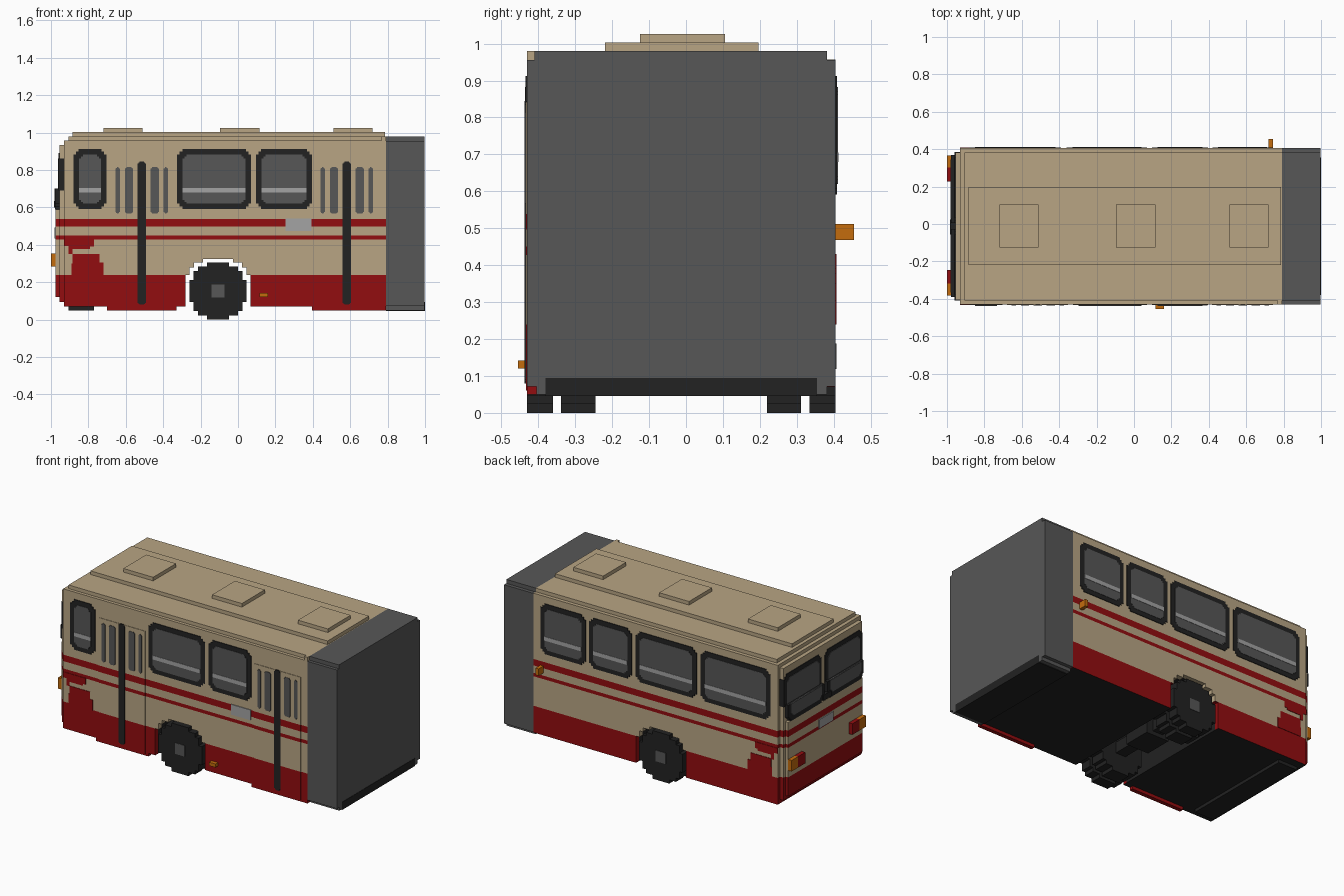
import bpy, bmesh
from mathutils import Vector

if "Cube" in bpy.data.objects:
    bpy.data.objects.remove(bpy.data.objects["Cube"])


def material(name, r, g, b):
    m = bpy.data.materials.new(name)
    m.use_nodes = True
    m.diffuse_color = (r, g, b, 1)
    m.node_tree.nodes["Principled BSDF"].inputs["Base Color"].default_value = (r, g, b, 1)
    return m


TAN = material("tan paint", 0.48, 0.376, 0.23)
RED = material("red paint", 0.29, 0.004, 0.005)
BLACK = material("black rubber", 0.016, 0.016, 0.016)
GREY = material("dark grey", 0.095, 0.095, 0.095)
SILVER = material("light grey", 0.37, 0.37, 0.37)
ORANGE = material("orange lamp", 0.55, 0.15, 0.004)

YR, YL = -0.43, 0.405          # right and left side planes
STRIPES = (0.24, 0.428, 0.45, 0.497, 0.538)


def is_red(z):
    return z < 0.24 or 0.428 < z < 0.45 or 0.497 < z < 0.538


def prism(name, axis, pts, a, b, mat, striped=False):
    """Extrude a profile: axis y takes (x, z) points, axis x takes (y, z)."""
    bm = bmesh.new()

    def place(p, d):
        return (p[0], d, p[1]) if axis == "y" else (d, p[0], p[1])
    v0 = [bm.verts.new(place(p, a)) for p in pts]
    v1 = [bm.verts.new(place(p, b)) for p in pts]
    bm.faces.new(v0)
    bm.faces.new(v1[::-1])
    n = len(pts)
    for i in range(n):
        bm.faces.new((v0[i], v0[(i + 1) % n], v1[(i + 1) % n], v1[i]))
    bmesh.ops.recalc_face_normals(bm, faces=bm.faces)
    if striped:
        cuts = [((0, 0, z), (0, 0, 1)) for z in STRIPES]
        cuts += [((0, y, 0), (0, 1, 0)) for y in (YR + 0.03, YL - 0.03)]
        for co, no in cuts:
            bmesh.ops.bisect_plane(bm, geom=bm.verts[:] + bm.edges[:] + bm.faces[:],
                                   plane_co=Vector(co), plane_no=Vector(no))
        for f in bm.faces:
            c = f.calc_center_median()
            inside = YR + 0.03 < c.y < YL - 0.03
            channel = -0.3 < c.x < 0.09 and c.z < 0.34 and abs(f.normal.y) < 0.5
            if (inside and channel) or (f.normal.z < -0.5 and c.z < 0.2):
                f.material_index = 2
            elif is_red(c.z):
                f.material_index = 1
    me = bpy.data.meshes.new(name)
    bm.to_mesh(me)
    bm.free()
    for m in ((TAN, RED, BLACK) if striped else (mat,)):
        me.materials.append(m)
    ob = bpy.data.objects.new(name, me)
    bpy.context.collection.objects.link(ob)
    return ob


def rect(u0, u1, z0, z1):
    return [(u0, z0), (u1, z0), (u1, z1), (u0, z1)]


def notched(u0, u1, z0, z1, s=0.014, low=True, high=True):
    """Rectangle with two-step blocky corners."""
    def corner(u, z, du, dz):
        return [(u, z + 2 * s * dz), (u + s * du, z + 2 * s * dz), (u + s * du, z + s * dz),
                (u + 2 * s * du, z + s * dz), (u + 2 * s * du, z)]
    p = corner(u0, z0, 1, 1) + corner(u1, z0, -1, 1)[::-1] if low else [(u0, z0), (u1, z0)]
    p += corner(u1, z1, -1, -1) + corner(u0, z1, 1, -1)[::-1] if high else [(u1, z1), (u0, z1)]
    return p


def box(name, x0, x1, y0, y1, z0, z1, mat, striped=False):
    return prism(name, "y", rect(x0, x1, z0, z1), y0, y1, mat, striped)


def side_plate(name, left, pts, t, mat):
    a, b = (YL, YL + t) if left else (YR - t, YR)
    return prism(name, "y", pts, a, b, mat)


# Body shell with a stepped wheel channel running across
half_arch = [(0.175, 0.07), (0.175, 0.24), (0.152, 0.24), (0.152, 0.28),
             (0.128, 0.28), (0.128, 0.305), (0.08, 0.305), (0.08, 0.325)]
WX = -0.107
arch = [(WX - d, z) for d, z in half_arch] + [(WX + d, z) for d, z in half_arch[::-1]]
prism("body", "y", [(-0.93, 0.07)] + arch + [(0.79, 0.07), (0.79, 0.957), (-0.93, 0.957)],
      YR, YL, TAN, True)

# Stepped rear end
box("rear_wall", -0.955, -0.93, -0.407, 0.383, 0.095, 0.935, TAN, True)
box("rear_panel", -0.975, -0.955, -0.383, 0.365, 0.12, 0.59, TAN, True)

# Roof layers and hatches
box("roof_lower", -0.907, 0.79, -0.41, 0.382, 0.957, 0.98, TAN)
box("roof_end_trim", 0.768, 0.79, YR, -0.41, 0.957, 0.98, TAN)
box("roof_upper", -0.885, 0.785, -0.22, 0.197, 0.98, 1.003, TAN)
for i, x in enumerate((-0.615, 0.01, 0.615)):
    box(f"roof_hatch_{i + 1}", x - 0.105, x + 0.105, -0.125, 0.105, 1.003, 1.026, TAN)

# Joint section at the open end
prism("joint_cover", "x",
      [(-0.405, 0.05), (0.382, 0.05), (0.382, 0.072), (YL, 0.072), (YL, 0.955),
       (0.382, 0.955), (0.382, 0.98), (-0.41, 0.98), (-0.41, 0.955), (YR, 0.955),
       (YR, 0.072), (-0.405, 0.072)], 0.79, 0.998, GREY)
box("joint_sill", 0.79, 1.0, -0.38, 0.355, 0.046, 0.095, BLACK)

# Side windows: frame, glass and rail
windows = [(False, -0.88, -0.703), (False, -0.326, 0.07), (False, 0.096, 0.396),
           (True, 0.42, 0.74), (True, 0.096, 0.396), (True, -0.36, 0.07), (True, -0.88, -0.39)]
for i, (left, a, b) in enumerate(windows):
    n = f"{'left' if left else 'right'}_window_{i + 1}"
    side_plate(n + "_frame", left, notched(a, b, 0.592, 0.912), 0.004, BLACK)
    side_plate(n + "_glass", left, notched(a + 0.03, b - 0.03, 0.62, 0.882, 0.01), 0.006, GREY)
    side_plate(n + "_rail", left, rect(a + 0.03, b - 0.03, 0.68, 0.705), 0.008, SILVER)

# Doors: leaf panel, sill, centre seal and narrow panes
for i, (c, s0, s1) in enumerate(((-0.514, -0.70, -0.33), (0.582, 0.396, 0.79))):
    n = f"door_{i + 1}"
    box(n + "_panel", c - 0.165, c + 0.162, YR - 0.003, YR, 0.06, 0.842, TAN, True)
    box(n + "_sill", s0, s1, YR, -0.405, 0.05, 0.08, RED)
    side_plate(n + "_seal", False, notched(c - 0.022, c + 0.022, 0.08, 0.845, 0.005), 0.007, BLACK)
    for j, (d, w) in enumerate(((-0.129, 0.012), (-0.069, 0.022), (0.069, 0.022), (0.129, 0.012))):
        side_plate(f"{n}_pane_{j + 1}", False,
                   notched(c + d - w, c + d + w, 0.567, 0.815, 0.004), 0.006, GREY)

# Painted red patches near the rear corners
patch = [(-0.93, 0.43), (-0.93, 0.395), (-0.905, 0.395), (-0.905, 0.35), (-0.885, 0.35),
         (-0.885, 0.30), (-0.89, 0.30), (-0.89, 0.24), (-0.72, 0.24), (-0.72, 0.305),
         (-0.74, 0.305), (-0.74, 0.352), (-0.885, 0.352), (-0.885, 0.378),
         (-0.79, 0.378), (-0.79, 0.39), (-0.77, 0.39), (-0.77, 0.43)]
for left in (False, True):
    side_plate(f"{'left' if left else 'right'}_red_patch", left, patch, 0.003, RED)

# Side badge and marker lamps
side_plate("side_sign", False, rect(0.255, 0.392, 0.475, 0.54), 0.005, SILVER)
box("right_marker_lamp", 0.115, 0.16, -0.455, YR, 0.12, 0.142, ORANGE)
box("left_marker_lamp", 0.72, 0.742, YL, 0.455, 0.468, 0.512, ORANGE)

# Rear windows step outward at the lower part; tail lamps beside the plate
for n, s in (("right", -1), ("left", 1)):
    def rear(name, u0, u1, z0, z1, x0, x1, mat, low, high, st):
        a, b = sorted((-0.011 + s * u0, -0.011 + s * u1))
        prism(f"{n}_rear_{name}", "x", notched(a, b, z0, z1, st, low, high), x0, x1, mat)
    rear("upper_frame", 0.016, 0.397, 0.69, 0.89, -0.959, -0.93, BLACK, False, True, 0.014)
    rear("upper_glass", 0.044, 0.367, 0.69, 0.862, -0.962, -0.95, GREY, False, True, 0.01)
    rear("lower_frame", 0.016, 0.38, 0.59, 0.70, -0.978, -0.955, BLACK, True, False, 0.014)
    rear("lower_glass", 0.044, 0.355, 0.62, 0.70, -0.981, -0.97, GREY, True, False, 0.01)
    a, b = sorted((-0.009 + s * 0.237, -0.009 + s * 0.31))
    box(n + "_tail_lamp", -1.0, -0.975, a, b, 0.285, 0.355, RED)
    a, b = sorted((-0.009 + s * 0.31, -0.009 + s * 0.374))
    box(n + "_turn_lamp", -1.0, -0.975, a, b, 0.285, 0.355, ORANGE)
box("number_plate", -0.981, -0.975, -0.085, 0.06, 0.435, 0.492, SILVER)
box("rear_handle", -0.985, -0.955, -0.055, 0.025, 0.60, 0.635, BLACK)

# Blocky twin wheels on each side with hubs, joined by an axle
V = 0.0236
rows = [5, 9, 11, 11, 13, 13, 13, 13, 13, 11, 11, 9, 5]
edge = []
for i, w in enumerate(rows):
    edge += [(w * V / 2, i * V), (w * V / 2, (i + 1) * V)]
edge = [p for k, p in enumerate(edge) if k in (0, len(edge) - 1)
        or not edge[k - 1][0] == p[0] == edge[k + 1][0]]
disc = [(WX + d, z) for d, z in edge] + [(WX - d, z) for d, z in edge[::-1]]
for n, a, b in (("right_outer", YR, -0.36), ("right_inner", -0.338, -0.245),
                ("left_inner", 0.22, 0.312), ("left_outer", 0.335, YL)):
    prism(n + "_wheel", "y", disc, a, b, BLACK)
zc = 6.5 * V
for left in (False, True):
    side_plate(f"{'left' if left else 'right'}_hub", left,
               rect(WX - 0.035, WX + 0.035, zc - 0.035, zc + 0.035), 0.003, GREY)
box("axle", WX - 0.035, WX + 0.035, -0.36, 0.335, zc - 0.035, zc + 0.035, BLACK)
box("axle_gearbox", WX - 0.08, WX + 0.08, -0.1, 0.08, zc - 0.06, zc + 0.07, BLACK)
box("rear_underframe", -0.905, -0.77, -0.38, 0.355, 0.05, 0.075, BLACK)
